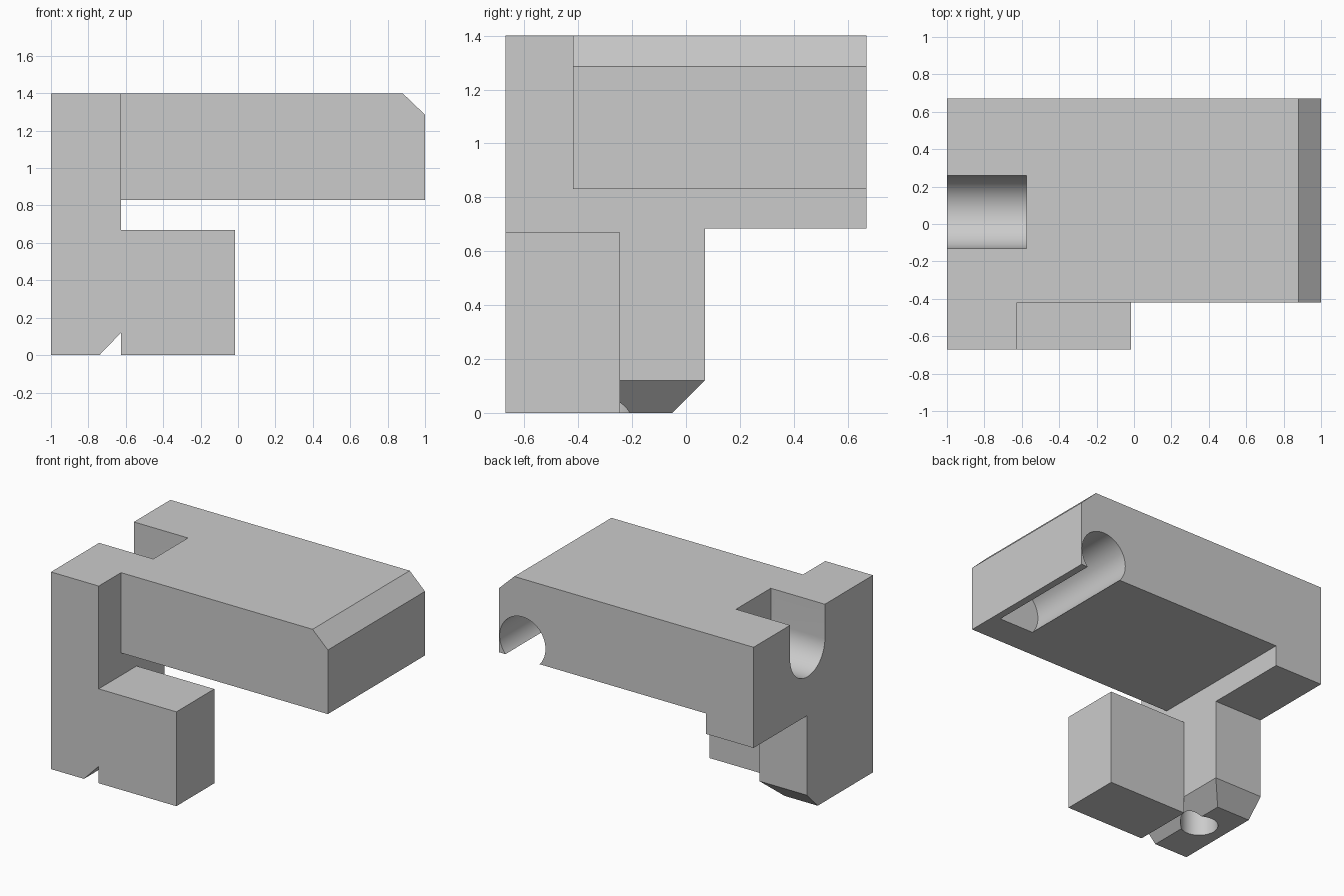
import bpy
import bmesh
from math import radians
from mathutils import Matrix, Vector

cube = bpy.data.objects.get("Cube")
if cube:
    bpy.data.objects.remove(cube, do_unlink=True)

grey = bpy.data.materials.new("plain_grey")
grey.use_nodes = True
colour = (0.6, 0.6, 0.6, 1)
grey.diffuse_color = colour
grey.node_tree.nodes["Principled BSDF"].inputs["Base Color"].default_value = colour


def finish(name, bm):
    bmesh.ops.recalc_face_normals(bm, faces=bm.faces)
    mesh = bpy.data.meshes.new(name)
    bm.to_mesh(mesh)
    bm.free()
    mesh.materials.append(grey)
    obj = bpy.data.objects.new(name, mesh)
    bpy.context.collection.objects.link(obj)
    return obj


def prism(name, profile, axis, start, end):
    """Extrude a 2D outline along x (outline in yz) or y (outline in xz)."""
    def place(a, b):
        return (start, a, b) if axis == "x" else (a, start, b)
    bm = bmesh.new()
    face = bm.faces.new([bm.verts.new(place(a, b)) for a, b in profile])
    out = bmesh.ops.extrude_face_region(bm, geom=[face])
    step = Vector((1, 0, 0) if axis == "x" else (0, 1, 0)) * (end - start)
    moved = [v for v in out["geom"] if isinstance(v, bmesh.types.BMVert)]
    bmesh.ops.translate(bm, verts=moved, vec=step)
    return finish(name, bm)


def box(name, low, high):
    (x0, y0, z0), (x1, y1, z1) = low, high
    return prism(name, [(x0, z0), (x1, z0), (x1, z1), (x0, z1)], "y", y0, y1)


def rod(name, radius, axis, start, end):
    start, end = Vector(start), Vector(end)
    turn = {"x": Matrix.Rotation(radians(90), 4, "Y"),
            "y": Matrix.Rotation(radians(90), 4, "X"),
            "z": Matrix.Identity(4)}[axis]
    bm = bmesh.new()
    bmesh.ops.create_cone(bm, cap_ends=True, segments=64, radius1=radius,
                          radius2=radius, depth=(end - start).length,
                          matrix=Matrix.Translation((start + end) / 2) @ turn)
    return finish(name, bm)


def combine(target, tool, operation):
    mod = target.modifiers.new(tool.name, "BOOLEAN")
    mod.operation = operation
    mod.solver = "EXACT"
    mod.object = tool
    graph = bpy.context.evaluated_depsgraph_get()
    mesh = bpy.data.meshes.new_from_object(target.evaluated_get(graph))
    target.modifiers.clear()
    target.data = mesh
    bpy.data.objects.remove(tool, do_unlink=True)


# Upright column with a rear overhang and a bevelled rear toe
body = prism("bracket_body",
             [(-0.67, 0), (-0.05, 0), (0.07, 0.12), (0.07, 0.685),
              (0.67, 0.685), (0.67, 1.4), (-0.67, 1.4)], "x", -1, -0.625)

# Inner toe bevel
bevel = prism("toe_bevel", [(-0.765, -0.025), (-0.5, -0.025), (-0.5, 0.25)],
              "y", -1, 0.5)
combine(body, bevel, "DIFFERENCE")

# Vertical pin hole under the column
combine(body, rod("pin_hole", 0.12, "z", (-0.805, -0.31, -0.2),
                  (-0.805, -0.31, 0.4)), "DIFFERENCE")

# Upper slab with a bevelled outer edge
slab = prism("upper_slab", [(-0.8, 0.83), (1, 0.83), (1, 1.285),
                            (0.88, 1.4), (-0.8, 1.4)], "y", -0.42, 0.67)
combine(body, slab, "UNION")

# Front foot block
combine(body, box("foot_block", (-0.625, -0.67, 0), (-0.015, -0.245, 0.67)),
        "UNION")

# Round-bottomed slot in the top
slot_y, slot_z, slot_r = 0.065, 1.155, 0.195
combine(body, rod("slot_round", slot_r, "x", (-1.2, slot_y, slot_z),
                  (-0.575, slot_y, slot_z)), "DIFFERENCE")
combine(body, box("slot_opening", (-1.2, slot_y - slot_r, slot_z),
                  (-0.575, slot_y + slot_r, 1.6)), "DIFFERENCE")

# Blind bore from the back, breaking through the slab underside
combine(body, rod("back_bore", 0.18, "y", (0.815, -0.2, 0.95),
                  (0.815, 0.9, 0.95)), "DIFFERENCE")

bpy.ops.object.select_all(action="DESELECT")
body.select_set(True)
bpy.context.view_layer.objects.active = body
bpy.ops.object.shade_smooth_by_angle(angle=radians(30))
